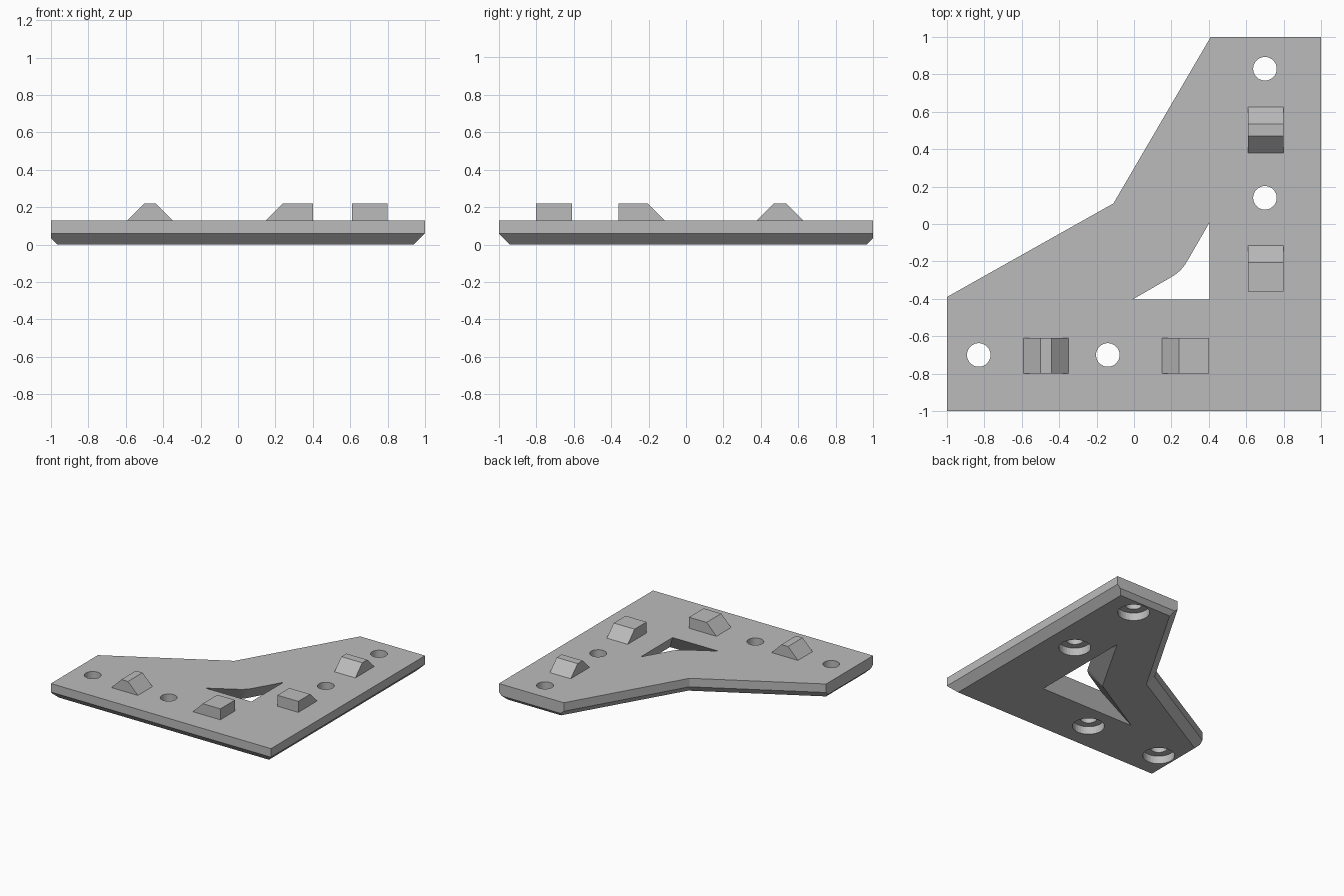
import bpy, bmesh
from math import radians, tan
from mathutils import Vector, Matrix

if "Cube" in bpy.data.objects:
    bpy.data.objects.remove(bpy.data.objects["Cube"])

grey = bpy.data.materials.new("plain_grey")
grey.use_nodes = True
COLOUR = (0.5, 0.5, 0.5, 1)
grey.diffuse_color = COLOUR
grey.node_tree.nodes["Principled BSDF"].inputs["Base Color"].default_value = COLOUR

TOP = 0.13


def finish(name, bm):
    bmesh.ops.recalc_face_normals(bm, faces=bm.faces)
    mesh = bpy.data.meshes.new(name)
    bm.to_mesh(mesh)
    bm.free()
    mesh.materials.append(grey)
    obj = bpy.data.objects.new(name, mesh)
    bpy.context.scene.collection.objects.link(obj)
    return obj


def loft(name, loops):
    """Solid through stacked loops of equal point count."""
    bm = bmesh.new()
    rings = [[bm.verts.new(p) for p in loop] for loop in loops]
    for low, high in zip(rings, rings[1:]):
        for i in range(len(low)):
            j = (i + 1) % len(low)
            bm.faces.new((low[i], low[j], high[j], high[i]))
    bm.faces.new(rings[0])
    bm.faces.new(rings[-1])
    return finish(name, bm)


def inset(points, amounts, z):
    """Move each edge of a counter-clockwise outline inward by its own amount."""
    pts = [Vector(p) for p in points]
    n = len(pts)
    lines = []
    for i in range(n):
        d = (pts[(i + 1) % n] - pts[i]).normalized()
        lines.append((pts[i] + Vector((-d.y, d.x)) * amounts[i], d))
    out = []
    for i in range(n):
        (p, d), (q, e) = lines[i - 1], lines[i]
        t = (q - p).cross(e) / d.cross(e)
        out.append((*(p + d * t), z))
    return out


# Angled plate: long sides and diagonals have a deep chamfer, the two ends a small one
outline = [(-1, -1), (1, -1), (1, 1), (0.41, 1), (-0.11, 0.11), (-1, -0.39)]
ends = (2, 5)


def chamfers(side, end):
    return [end if i in ends else side for i in range(len(outline))]


plate = loft("bracket_plate", [
    inset(outline, chamfers(0.06, 0.035), 0),
    inset(outline, chamfers(0.025, 0), 0.035),
    inset(outline, chamfers(0, 0), 0.06),
    inset(outline, chamfers(0, 0), TOP)])


# Flared window with a rounded inner bend
def window_loop(corner, tip, rounding):
    t = (corner + tip) / (0.5 + tan(radians(60)) / 2)
    arm = Vector((0.5, tan(radians(60)) / 2))
    bend = Vector((corner, tip)) - arm * t
    a = bend + arm * rounding
    b = Vector((-a.y, -a.x))
    arc = [a * (1 - s) ** 2 + bend * 2 * s * (1 - s) + b * s * s
           for s in [k / 6 for k in range(7)]]
    return [Vector((corner, -corner)), Vector((corner, tip)), *arc, Vector((-tip, -corner))]


low, high = window_loop(0.485, 0.38, 0.005), window_loop(0.405, 0.01, 0.06)
cutters = [loft("window_cutter", [
    [(*a.lerp(b, z / TOP), z) for a, b in zip(low, high)] for z in (-0.01, TOP + 0.01)])]


# Screw holes with a wider recess underneath
def cylinder(name, x, y, radius, z0, z1):
    bm = bmesh.new()
    bmesh.ops.create_cone(bm, cap_ends=True, segments=32, radius1=radius, radius2=radius,
                          depth=z1 - z0, matrix=Matrix.Translation((x, y, (z0 + z1) / 2)))
    return finish(name, bm)


for along in (0.83, 0.14):
    for x, y in ((0.7, along), (-along, -0.7)):
        cutters.append(cylinder("recess_cutter", x, y, 0.12, -0.05, 0.065))
        cutters.append(cylinder("hole_cutter", x, y, 0.063, -0.1, 0.2))

for cutter in cutters:
    cutter.hide_render = True
    mod = plate.modifiers.new("cut", "BOOLEAN")
    mod.operation = "DIFFERENCE"
    mod.solver = "EXACT"
    mod.object = cutter
bpy.context.view_layer.update()
cut_mesh = bpy.data.meshes.new_from_object(
    plate.evaluated_get(bpy.context.evaluated_depsgraph_get()))
plate.modifiers.clear()
plate.data = cut_mesh
for cutter in cutters:
    bpy.data.objects.remove(cutter)


# Locating pegs: a profile along one arm, swept across its width
def peg(name, profile, along_x):
    def place(s, across, z):
        return (s, -across, z) if along_x else (across, -s, z)
    loft(name, [[place(s, across, z) for s, z in profile] for across in (0.61, 0.8)])


def ramp(a, b, c, d):
    return [(a, TOP - 0.005), (b, 0.22), (c, 0.22), (d, TOP - 0.005)]


for arm, along_x in (("front", True), ("side", False)):
    peg(arm + "_arm_ridge_peg", ramp(-0.595, -0.5, -0.44, -0.345)
        if along_x else ramp(-0.63, -0.535, -0.47, -0.375), along_x)
    peg(arm + "_arm_wedge_peg", ramp(0.145, 0.24, 0.4, 0.4)
        if along_x else ramp(0.11, 0.205, 0.36, 0.36), along_x)
